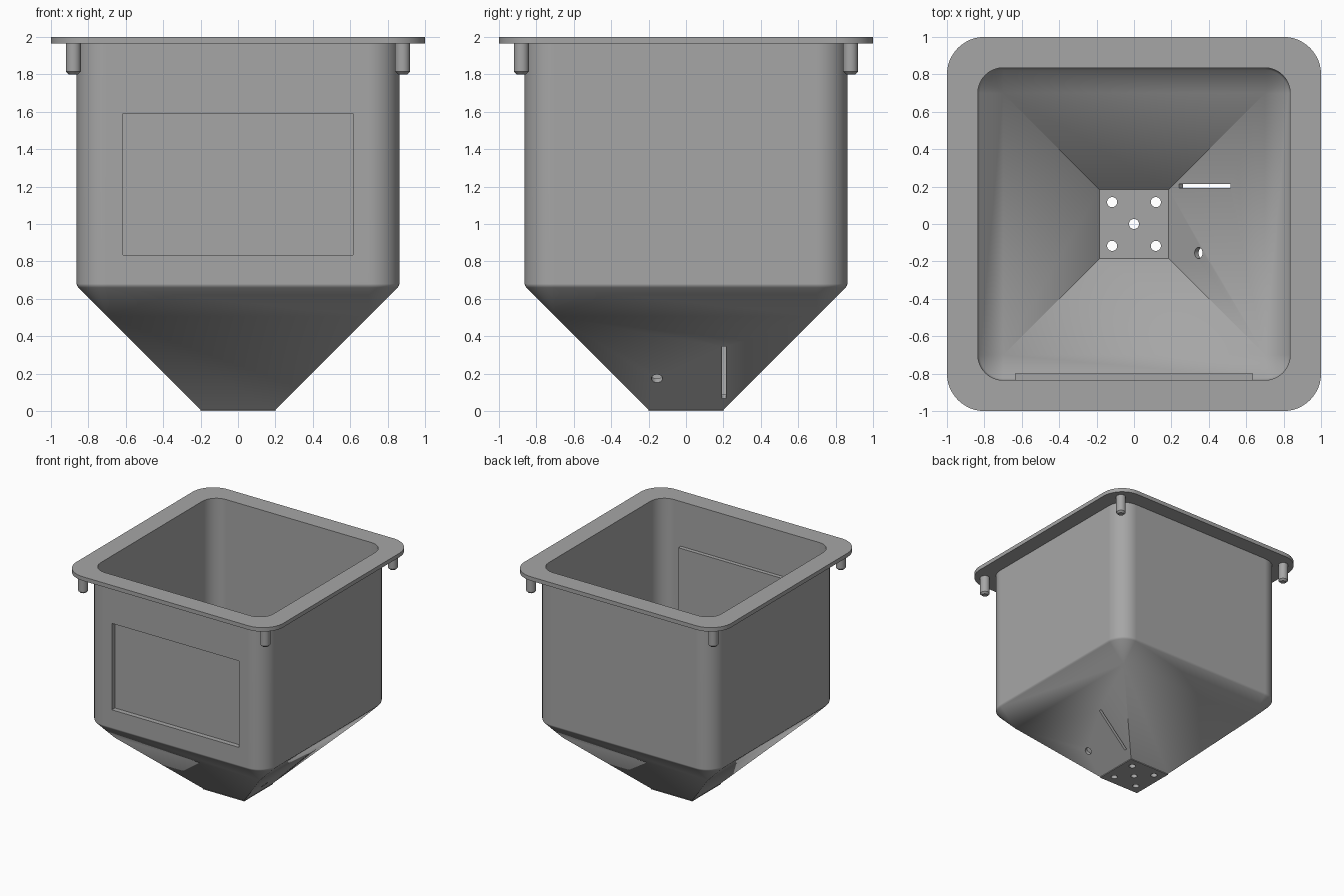
import bpy, bmesh, math
from mathutils import Matrix, Vector

if "Cube" in bpy.data.objects:
    bpy.data.objects.remove(bpy.data.objects["Cube"])

grey = bpy.data.materials.new("mid_grey")
grey.diffuse_color = (0.38, 0.38, 0.38, 1)
grey.use_nodes = True
grey.node_tree.nodes["Principled BSDF"].inputs["Base Color"].default_value = grey.diffuse_color
ARC = 12  # segments per rounded corner


def finish(bm, name):
    bmesh.ops.recalc_face_normals(bm, faces=bm.faces)
    me = bpy.data.meshes.new(name)
    bm.to_mesh(me)
    bm.free()
    ob = bpy.data.objects.new(name, me)
    bpy.context.collection.objects.link(ob)
    me.materials.append(grey)
    return ob


def activate(ob):
    bpy.ops.object.select_all(action='DESELECT')
    ob.select_set(True)
    bpy.context.view_layer.objects.active = ob


def smooth(ob):
    activate(ob)
    bpy.ops.object.shade_smooth_by_angle(angle=math.radians(30))
    ob.modifiers.new("even_shading", 'WEIGHTED_NORMAL').keep_sharp = True


def rounded_square(bm, half, radius, z):
    ring, c = [], half - radius
    for k, (sx, sy) in enumerate([(1, 1), (-1, 1), (-1, -1), (1, -1)]):
        for i in range(ARC + 1):
            a = math.radians(90) * (k + i / ARC)
            ring.append(bm.verts.new((sx * c + radius * math.cos(a),
                                      sy * c + radius * math.sin(a), z)))
    return ring


def box(name, lo, hi, turn=Matrix()):
    lo, hi = Vector(lo), Vector(hi)
    bm = bmesh.new()
    bmesh.ops.create_cube(bm, size=1, matrix=turn @ Matrix.Translation((lo + hi) / 2)
                          @ Matrix.Diagonal((*(hi - lo), 1)))
    return finish(bm, name)


def rod(name, centre, radius, length, tilt=0.0, sides=32):
    bm = bmesh.new()
    bmesh.ops.create_cone(bm, cap_ends=True, segments=sides, radius1=radius,
                          radius2=radius, depth=length,
                          matrix=Matrix.Translation(centre) @ Matrix.Rotation(tilt, 4, 'Y'))
    return finish(bm, name)


def combine(target, tool, operation):
    mod = target.modifiers.new(operation.lower(), 'BOOLEAN')
    mod.operation, mod.object, mod.solver = operation, tool, 'EXACT'
    activate(target)
    bpy.ops.object.modifier_apply(modifier=mod.name)
    bpy.data.objects.remove(tool)


# Hopper shell: inside floor, up the inner wall, over the flange, down the outside
C = 0.70  # centre of the wall corner arcs
profile = [(0.185, 0, 0.035), (C, 0, 0.55), (0.825, 0.825 - C, 0.675),
           (0.832, 0.832 - C, 0.684), (0.835, 0.835 - C, 0.695),
           (0.835, 0.835 - C, 2.0), (1.0, 0.2, 2.0), (1.0, 0.2, 1.965),
           (0.863, 0.863 - C, 1.965), (0.863, 0.863 - C, 0.68),
           (0.860, 0.860 - C, 0.669), (0.853, 0.853 - C, 0.66),
           (C, 0, 0.507), (0.2, 0, 0.007), (0.2, 0, 0.0)]
bm = bmesh.new()
rings = [rounded_square(bm, *p) for p in profile]
n = len(rings[0])
for a, b in zip(rings, rings[1:]):
    for i in range(n):
        j = (i + 1) % n
        bm.faces.new((a[i], a[j], b[j], b[i]))
bm.faces.new(rings[0])
bm.faces.new(rings[-1])
bmesh.ops.remove_doubles(bm, verts=bm.verts, dist=1e-5)
hopper = finish(bm, "hopper_shell")

# Recessed front panel that bulges into the inside
combine(hopper, box("panel_back", (-0.635, -0.85, 0.815), (0.635, -0.80, 1.61)), 'UNION')
combine(hopper, box("panel_recess", (-0.615, -0.95, 0.835), (0.615, -0.82, 1.59)), 'DIFFERENCE')

# Five holes in the floor
for x, y in [(0, 0)] + [(sx * 0.117, sy * 0.117) for sx in (-1, 1) for sy in (-1, 1)]:
    combine(hopper, rod("floor_hole", (x, y, 0.02), 0.027, 0.1), 'DIFFERENCE')

# Round hole and long slot square to the right slope
combine(hopper, rod("slope_hole", (0.355, -0.155, 0.185), 0.03, 0.12, math.radians(-45)),
        'DIFFERENCE')
along = Matrix.Translation((0.3875, 0.203, 0.2175)) @ Matrix.Rotation(math.radians(-45), 4, 'Y')
combine(hopper, box("slope_slot", (-0.195, -0.0115, -0.05), (0.195, 0.0115, 0.05), along),
        'DIFFERENCE')
smooth(hopper)

# Locating pegs with chamfered tips under the flange corners
for sx in (-1, 1):
    for sy in (-1, 1):
        peg = rod("flange_peg", (sx * 0.88, sy * 0.88, 1.885), 0.04, 0.17)
        bm = bmesh.new()
        bm.from_mesh(peg.data)
        tip = [e for e in bm.edges if all(v.co.z < 1.81 for v in e.verts)]
        bmesh.ops.bevel(bm, geom=tip, offset=0.015, segments=1, affect='EDGES')
        bm.to_mesh(peg.data)
        bm.free()
        smooth(peg)
